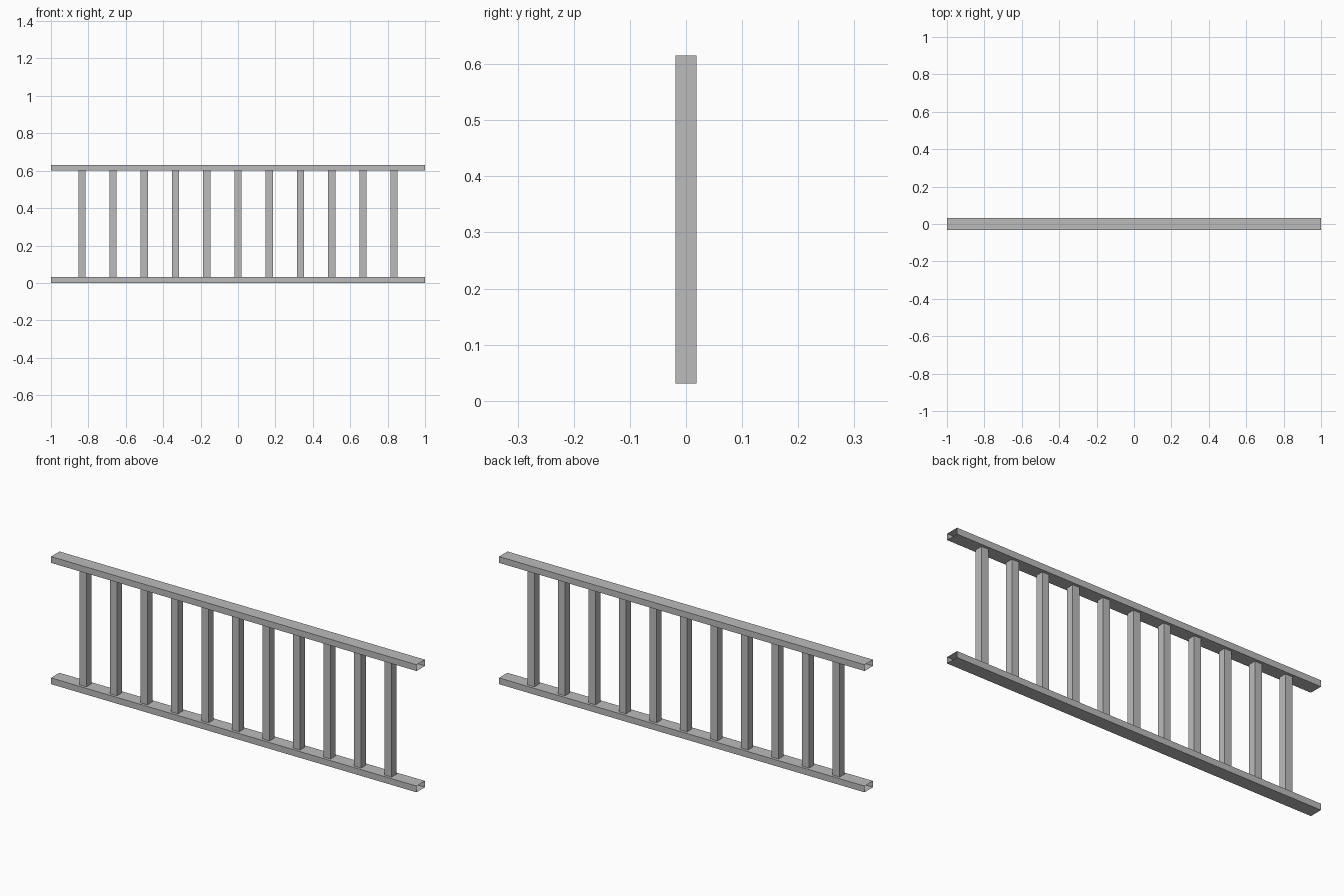
import bpy, bmesh
from mathutils import Vector

cube = bpy.data.objects.get("Cube")
if cube:
    bpy.data.objects.remove(cube, do_unlink=True)

# Painted metal
grey = bpy.data.materials.new("grey_metal")
grey.use_nodes = True
colour = (0.5, 0.5, 0.5, 1)
grey.diffuse_color = colour
grey.node_tree.nodes["Principled BSDF"].inputs["Base Color"].default_value = colour


def open_tube(name, centre, size, axis):
    """Thin rectangular tube, open at both ends along the given axis."""
    bm = bmesh.new()
    bmesh.ops.create_cube(bm, size=1)
    bm.normal_update()
    ends = [f for f in bm.faces if abs(f.normal[axis]) > 0.9]
    bmesh.ops.delete(bm, geom=ends, context='FACES_ONLY')
    bmesh.ops.scale(bm, vec=Vector(size), verts=bm.verts)
    mesh = bpy.data.meshes.new(name)
    bm.to_mesh(mesh)
    bm.free()
    mesh.materials.append(grey)
    obj = bpy.data.objects.new(name, mesh)
    obj.location = centre
    bpy.context.collection.objects.link(obj)
    return obj


# Horizontal rails
RAIL = (2, 0.066, 0.031)
HEIGHT = 0.631
open_tube("bottom_rail", (0, 0, RAIL[2] / 2), RAIL, 0)
open_tube("top_rail", (0, 0, HEIGHT - RAIL[2] / 2), RAIL, 0)

# Balusters stand on the bottom rail and run into the top rail
COUNT, SPACING, WIDTH = 11, 0.167, 0.038
low, high = RAIL[2], HEIGHT - RAIL[2] / 2
for i in range(COUNT):
    x = (i - (COUNT - 1) / 2) * SPACING
    open_tube(f"baluster_{i + 1}", (x, 0, (low + high) / 2),
              (WIDTH, WIDTH, high - low), 2)
